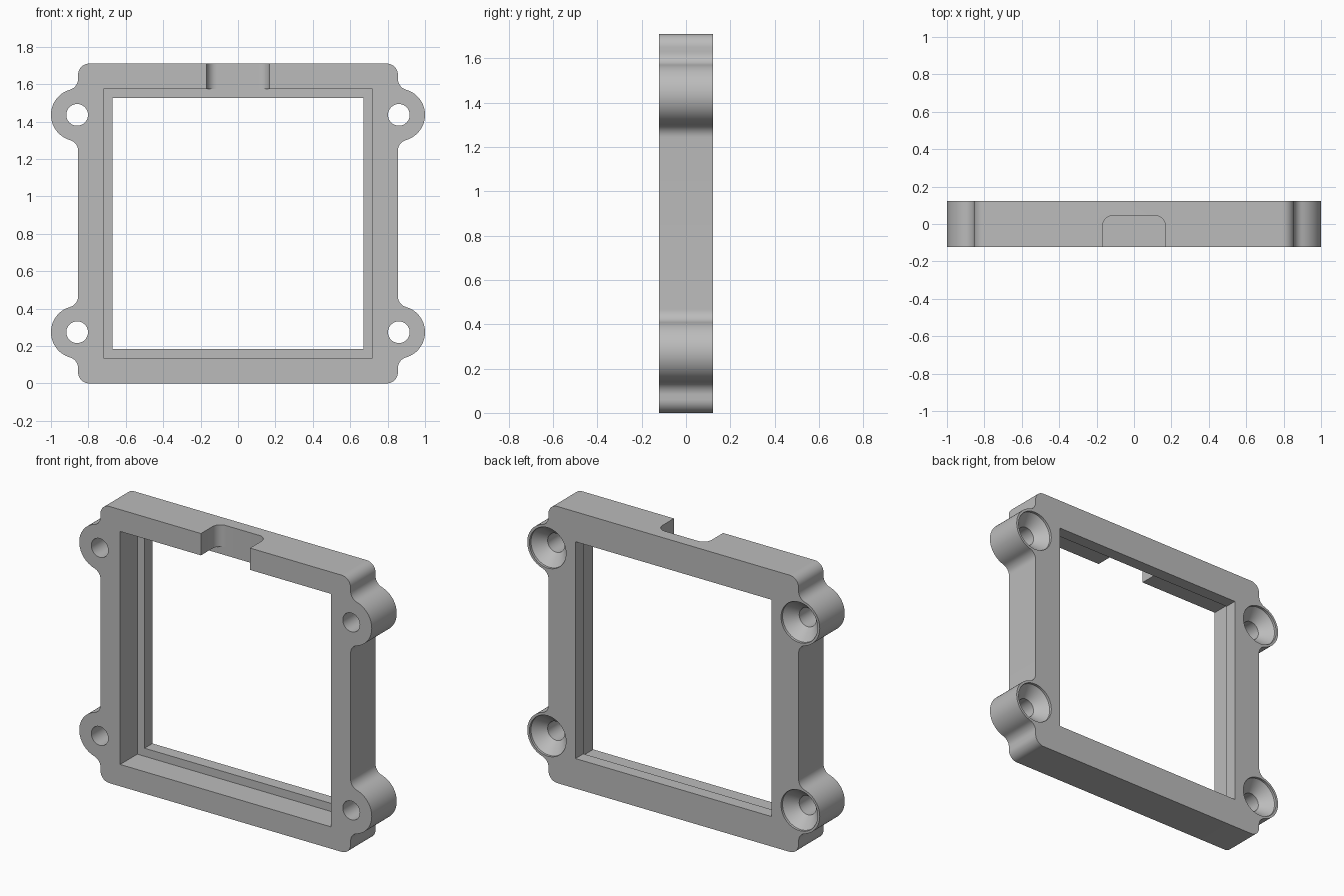
import bpy, bmesh, math

if "Cube" in bpy.data.objects:
    bpy.data.objects.remove(bpy.data.objects["Cube"])

HALF, MID = 0.855, 0.855        # half frame size, height of the middle
FRONT, BACK = -0.122, 0.122
LEDGE = 0.045                   # depth where the pocket and notch stop
LUG_X, LUG_Z, LUG_R = 0.86, 0.581, 0.14
FILLET = 0.06
HOLE_R, SINK_R = 0.058, 0.125

grey = bpy.data.materials.new("grey")
grey.diffuse_color = (0.5, 0.5, 0.5, 1)
grey.use_nodes = True
grey.node_tree.nodes["Principled BSDF"].inputs["Base Color"].default_value = grey.diffuse_color


def arc(cx, cy, r, a0, a1, n):
    return [(cx + r * math.cos(math.radians(a0 + (a1 - a0) * i / n)),
             cy + r * math.sin(math.radians(a0 + (a1 - a0) * i / n)))
            for i in range(n + 1)]


def finish(bm, name):
    bmesh.ops.recalc_face_normals(bm, faces=bm.faces)
    me = bpy.data.meshes.new(name)
    bm.to_mesh(me)
    bm.free()
    me.materials.append(grey)
    ob = bpy.data.objects.new(name, me)
    bpy.context.collection.objects.link(ob)
    return ob


def prism(name, points, offset):
    """Closed solid from a ring of 3D points pushed along offset."""
    bm = bmesh.new()
    face = bm.faces.new([bm.verts.new(p) for p in points])
    ext = bmesh.ops.extrude_face_region(bm, geom=[face])
    verts = [g for g in ext["geom"] if isinstance(g, bmesh.types.BMVert)]
    bmesh.ops.translate(bm, verts=verts, vec=offset)
    return finish(bm, name)


def square_cutter(name, half, y0, y1):
    ring = [(-half, -half), (half, -half), (half, half), (-half, half)]
    return prism(name, [(x, y0, z + MID) for x, z in ring], (0, y1 - y0, 0))


def screw_cutter(name, x, z, n=48):
    """Through hole with a conical countersink and a short straight rim."""
    cone = SINK_R - HOLE_R
    profile = [(HOLE_R, FRONT - 0.1), (HOLE_R, BACK - 0.015 - cone),
               (SINK_R, BACK - 0.015), (SINK_R, BACK + 0.1)]
    bm = bmesh.new()
    rings = [[bm.verts.new((x + r * math.cos(2 * math.pi * i / n), y,
                            z + r * math.sin(2 * math.pi * i / n)))
              for i in range(n)] for r, y in profile]
    for a, b in zip(rings, rings[1:]):
        for i in range(n):
            j = (i + 1) % n
            bm.faces.new((a[i], a[j], b[j], b[i]))
    bm.faces.new(rings[0])
    bm.faces.new(rings[-1])
    return finish(bm, name)


# Outline: one quarter with lug, fillets and rounded corner, mirrored twice
fx = HALF + FILLET
dx = fx - LUG_X
dz = math.sqrt((LUG_R + FILLET) ** 2 - dx ** 2)
t = math.degrees(math.atan2(dz, dx))
quarter = arc(fx, LUG_Z - dz, FILLET, 180, 180 - t, 10)
quarter += arc(LUG_X, LUG_Z, LUG_R, -t, t, 28)[1:]
quarter += arc(fx, LUG_Z + dz, FILLET, 180 + t, 180, 10)[1:]
quarter += arc(HALF - FILLET, HALF - FILLET, FILLET, 0, 90, 10)
right = [(x, -z) for x, z in reversed(quarter)] + quarter
outline = right + [(-x, z) for x, z in reversed(right)]
frame = prism("mounting_frame", [(x, FRONT, z + MID) for x, z in outline],
              (0, BACK - FRONT, 0))

# Cutters: stepped opening, cable notch, four countersunk screw holes
cutters = [square_cutter("pocket_cutter", 0.72, FRONT - 0.1, LEDGE),
           square_cutter("opening_cutter", 0.67, FRONT - 0.2, BACK + 0.1)]
notch = [(-0.168, FRONT - 0.1), (0.168, FRONT - 0.1)]
notch += arc(0.113, LEDGE - 0.055, 0.055, 0, 90, 10)
notch += arc(-0.113, LEDGE - 0.055, 0.055, 90, 180, 10)
cutters.append(prism("notch_cutter", [(x, y, 1.5) for x, y in notch], (0, 0, 0.4)))
for sx in (-1, 1):
    for sz in (-1, 1):
        cutters.append(screw_cutter("screw_cutter", sx * LUG_X, MID + sz * LUG_Z))

bpy.context.view_layer.objects.active = frame
frame.select_set(True)
for cutter in cutters:
    mod = frame.modifiers.new("cut", 'BOOLEAN')
    mod.operation = 'DIFFERENCE'
    mod.solver = 'EXACT'
    mod.object = cutter
    bpy.ops.object.modifier_apply(modifier=mod.name)
    bpy.data.objects.remove(cutter)

bpy.ops.object.shade_smooth_by_angle(angle=math.radians(30))
